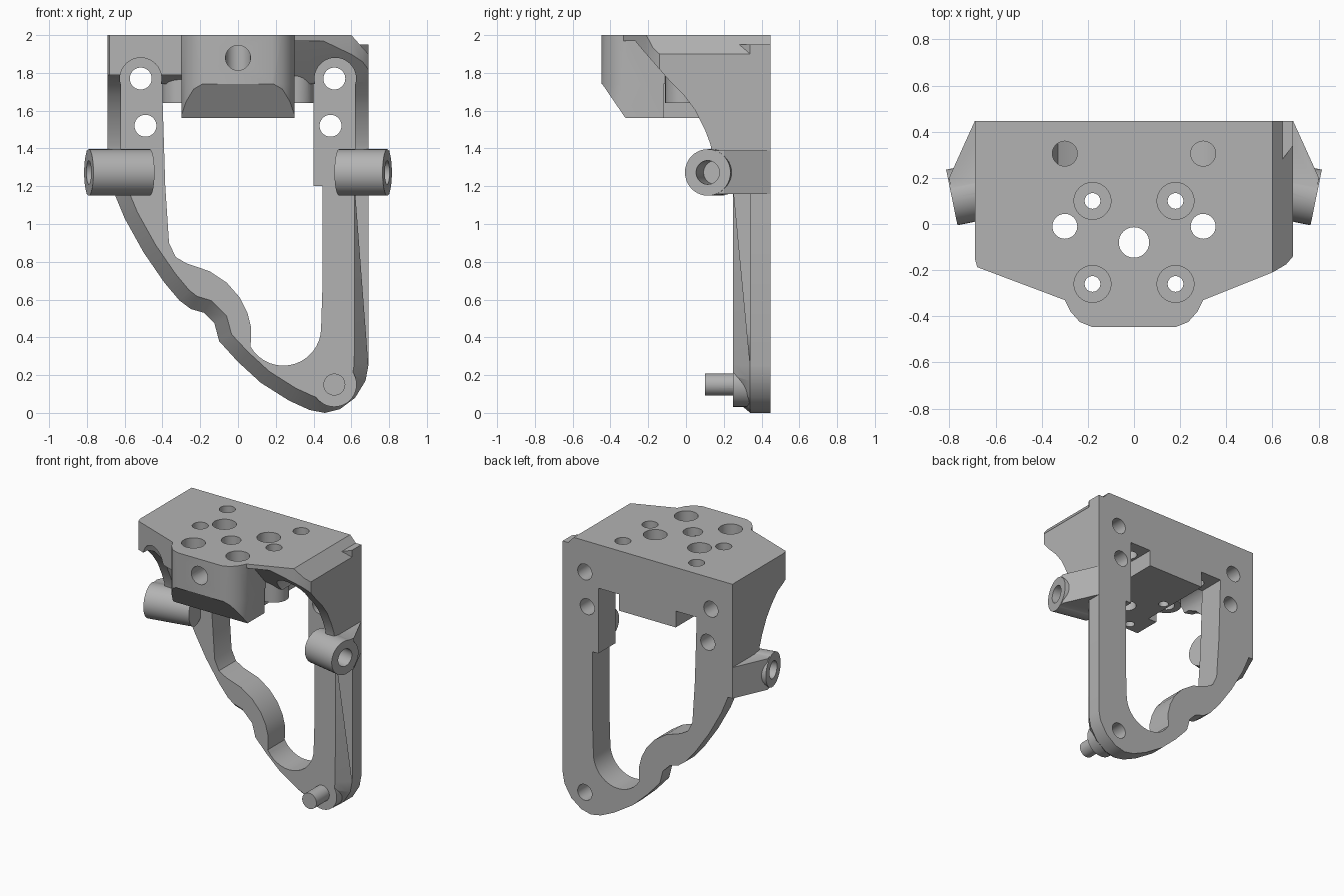
import bpy, bmesh, math
from mathutils import Vector

if "Cube" in bpy.data.objects:
    bpy.data.objects.remove(bpy.data.objects["Cube"])

grey = bpy.data.materials.new("plain grey")
grey.diffuse_color = (0.45, 0.45, 0.45, 1)
grey.use_nodes = True
grey.node_tree.nodes["Principled BSDF"].inputs["Base Color"].default_value = grey.diffuse_color

AXES = {'x': lambda u, v, w: (w, u, v),   # profile in y,z
        'y': lambda u, v, w: (u, w, v),   # profile in x,z
        'z': lambda u, v, w: (u, v, w)}   # profile in x,y


def loft(name, rings, axis):
    """Solid from rings given as (2D points, depth along axis)."""
    bm = bmesh.new()
    loops = [[bm.verts.new(AXES[axis](u, v, d)) for u, v in pts] for pts, d in rings]
    n = len(loops[0])
    for a, b in zip(loops, loops[1:]):
        for i in range(n):
            bm.faces.new((a[i], a[(i + 1) % n], b[(i + 1) % n], b[i]))
    bm.faces.new(loops[0])
    bm.faces.new(loops[-1])
    bmesh.ops.recalc_face_normals(bm, faces=bm.faces)
    me = bpy.data.meshes.new(name)
    bm.to_mesh(me)
    bm.free()
    ob = bpy.data.objects.new(name, me)
    me.materials.append(grey)
    bpy.context.collection.objects.link(ob)
    return ob


def prism(name, pts, a, b, axis):
    return loft(name, [(pts, a), (pts, b)], axis)


def box(name, x0, x1, y0, y1, z0, z1):
    return prism(name, [(x0, y0), (x1, y0), (x1, y1), (x0, y1)], z0, z1, 'z')


def rod(name, p, q, r, n=40):
    p, q = Vector(p), Vector(q)
    ring = [(r * math.cos(2 * math.pi * i / n), r * math.sin(2 * math.pi * i / n)) for i in range(n)]
    ob = prism(name, ring, 0, (q - p).length, 'z')
    rot = (q - p).to_track_quat('Z', 'Y')
    for v in ob.data.vertices:
        v.co = p + rot @ v.co
    return ob


def combine(ob, tool, op):
    m = ob.modifiers.new("cut", 'BOOLEAN')
    m.operation, m.solver, m.object = op, 'EXACT', tool
    bpy.context.view_layer.objects.active = ob
    bpy.ops.object.modifier_apply(modifier=m.name)
    bpy.data.objects.remove(tool)


def cut(ob, tool):
    combine(ob, tool, 'DIFFERENCE')


def add(ob, tool):
    combine(ob, tool, 'UNION')


# Top slab with side gussets
nose = [(-0.3, -0.33), (-0.275, -0.38), (-0.235, -0.425), (-0.18, -0.447),
        (0.18, -0.447), (0.235, -0.425), (0.275, -0.38), (0.3, -0.33)]
outline = ([(-0.69, 0.447), (-0.69, -0.15), (-0.68, -0.187)] + nose +
           [(0.45, -0.27), (0.6, -0.21), (0.66, -0.175), (0.69, -0.14), (0.69, 0.447)])
body = prism("mount_bracket", outline, 1.2, 2.0, 'z')
curve = [(-0.08, 1.75), (-0.01, 1.68), (0.05, 1.6), (0.1, 1.5), (0.13, 1.42), (0.14, 1.36), (0.16, 1.0)]
left_curve = [(-0.7, 1.0), (-0.7, 1.79), (-0.16, 1.79)] + curve
right_curve = [(-0.7, 1.0), (-0.7, 1.97), (-0.27, 1.97), (-0.22, 1.91), (-0.15, 1.83)] + curve
cut(body, prism("left_scoop", left_curve, -0.9, -0.3, 'x'))
cut(body, prism("right_scoop", right_curve, 0.3, 0.9, 'x'))
cut(body, prism("right_edge_chamfer", [(0.591, 2.01), (0.75, 1.833), (0.75, 2.01)], -0.9, 0.9, 'y'))
cut(body, box("hollow_front", -0.62, 0.62, -0.7, 0.25, 1.0, 1.74))
cut(body, box("hollow_back", -0.40, 0.40, -0.7, 0.7, 1.0, 1.68))
for s in (-1, 1):
    cut(body, rod("pad_pocket", (s * 0.515, -0.7, 1.77), (s * 0.515, 0.25, 1.77), 0.11))

# Back frame with chamfered front rim
outer = [(-0.69, 1.95), (-0.69, 1.3), (-0.65, 1.15), (-0.6, 1.03), (-0.5, 0.85), (-0.39, 0.69),
         (-0.31, 0.595), (-0.25, 0.55), (-0.18, 0.53), (-0.125, 0.475), (-0.1, 0.38), (0, 0.27),
         (0.12, 0.16), (0.27, 0.065), (0.38, 0.015), (0.46, 0), (0.54, 0.02), (0.62, 0.08),
         (0.675, 0.17), (0.69, 0.25), (0.69, 1.95)]
inset = []
for i, p in enumerate(outer):
    a, b = Vector(outer[i - 1]), Vector(outer[(i + 1) % len(outer)])
    p = Vector(p)
    d = ((p - a).normalized() + (b - p).normalized()).normalized()
    inset.append(tuple(p + 0.075 * Vector((-d.y, d.x))))
inset[0], inset[-1] = (-0.62, 1.95), (0.62, 1.95)
frame = loft("frame", [(outer, 0.447), (outer, 0.34), (inset, 0.25)], 'y')
arc = [(0.24 + 0.2 * math.cos(t), 0.45 - 0.2 * math.sin(t))
       for t in [math.radians(10 * k) for k in range(0, 16)]]
window = ([(-0.40, 1.68), (0.40, 1.68), (0.40, 1.4), (0.43, 1.36), (0.448, 1.29), (0.448, 0.7)] + arc +
          [(0.07, 0.45), (0.05, 0.53), (0.01, 0.61), (-0.06, 0.69), (-0.15, 0.75), (-0.27, 0.79),
           (-0.33, 0.825), (-0.365, 0.9), (-0.385, 1.2)])
cut(frame, prism("window", window, -0.1, 0.8, 'y'))
add(body, frame)

# Central block with sloped lower front
block = prism("central_block", nose + [(0.3, -0.12), (0.23, -0.12), (0.23, 0.447),
                                       (-0.23, 0.447), (-0.23, -0.12), (-0.3, -0.12)], 1.56, 2.0, 'z')
cut(block, prism("block_slope", [(-0.46, 1.765), (-0.313, 1.55), (-0.313, 1.4), (-0.7, 1.4), (-0.7, 1.765)],
                 -0.6, 0.6, 'x'))
add(body, block)

# Round bosses under the slab
for s in (-1, 1):
    add(body, rod("slab_boss", (s * 0.3, -0.01, 1.64), (s * 0.3, -0.01, 1.9), 0.1))

# Angled side bosses with webs
for s, inner in ((-1, 0.46), (1, 0.53)):
    out = Vector((s * 0.79, 0.115, 1.273))
    d = Vector((s * 0.98, -0.2, 0))
    web = [(s * 0.55, 0.447), (s * 0.69, 0.447), (s * 0.802, 0.2), (s * 0.79, 0.13), (s * 0.55, 0.18)]
    add(body, prism("side_web", web, 1.16, 1.388, 'z'))
    add(body, rod("side_boss", out, out - d * (0.79 - inner), 0.123))
    cut(body, rod("side_hole", out + d * 0.1, out - d * 0.2, 0.063))

# Foot boss and frame bolt holes
add(body, rod("foot_boss", (0.51, 0.25, 0.15), (0.51, 0.42, 0.15), 0.118))
for x, z in ((-0.515, 1.77), (-0.49, 1.52), (0.51, 1.77), (0.49, 1.52), (0.51, 0.15)):
    cut(body, rod("bolt_hole", (x, 0.1, z), (x, 0.6, z), 0.058))

# Holes in the top slab and the front
cut(body, rod("front_hole", (0, -0.6, 1.88), (0, -0.1, 1.88), 0.066))
cut(body, rod("centre_hole", (0, -0.08, 1.4), (0, -0.08, 2.1), 0.066))
for s in (-1, 1):
    for y in (0.305, -0.01):
        cut(body, rod("top_hole", (s * 0.3, y, 1.5), (s * 0.3, y, 2.1), 0.054))
    for y in (0.1, -0.26):
        cut(body, rod("counterbore", (s * 0.18, y, 1.78), (s * 0.18, y, 2.1), 0.08))
        cut(body, rod("screw_hole", (s * 0.18, y, 1.4), (s * 0.18, y, 2.1), 0.034))

# Smooth shading on the round parts
bpy.ops.object.select_all(action='DESELECT')
body.select_set(True)
bpy.context.view_layer.objects.active = body
bpy.ops.object.shade_smooth_by_angle(angle=math.radians(28))
